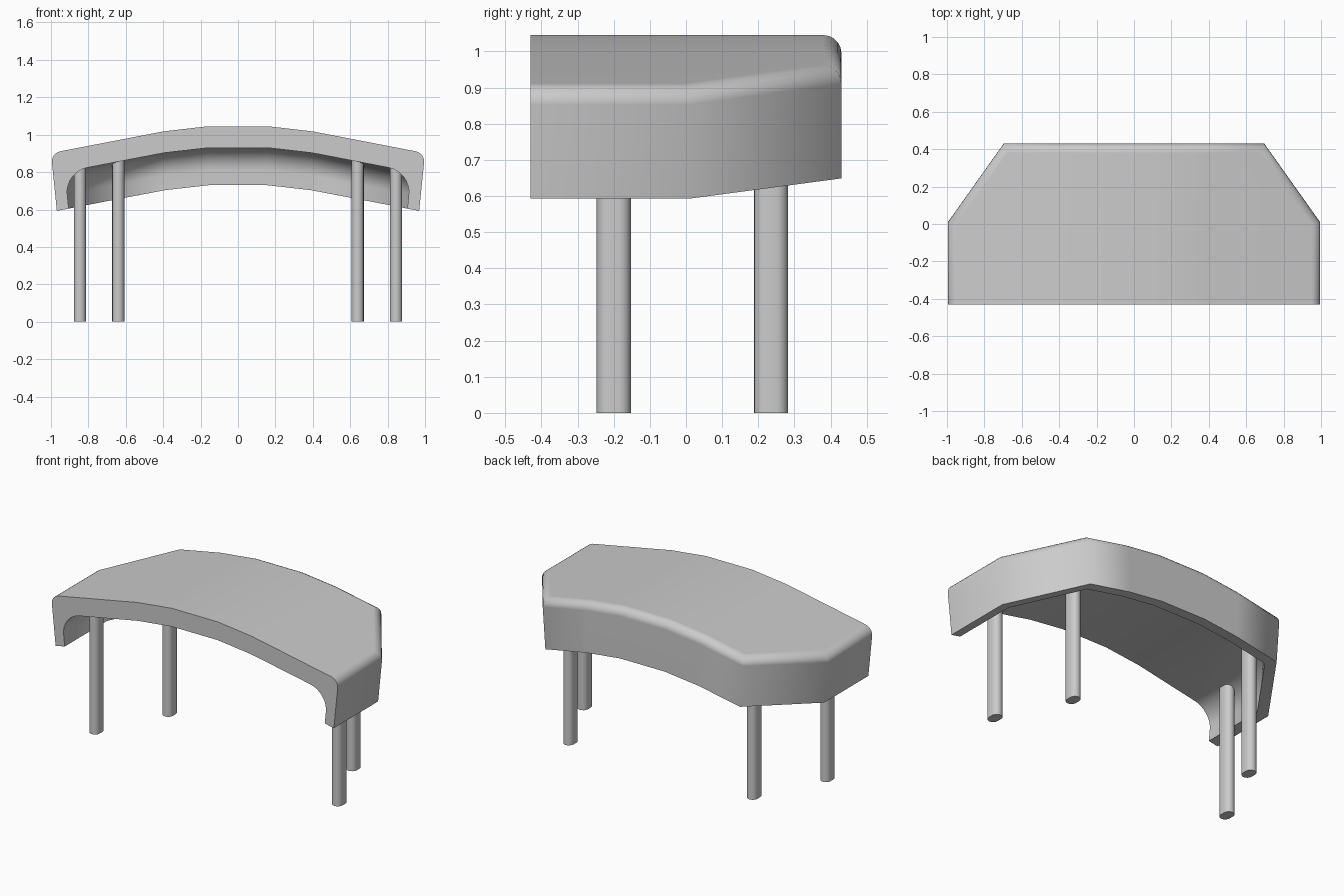
import bpy, bmesh
from math import radians, sin, cos, pi

cube = bpy.data.objects.get("Cube")
if cube:
    bpy.data.objects.remove(cube)

grey = bpy.data.materials.new("plain_grey")
grey.use_nodes = True
grey.diffuse_color = (0.6, 0.6, 0.6, 1)
grey.node_tree.nodes["Principled BSDF"].inputs["Base Color"].default_value = (0.6, 0.6, 0.6, 1)

BREAKS = (0.16, 0.4)   # where the arched roof changes slope
FRONT, BACK = -0.43, 0.43


def arch(x):
    """Height of the roof line at x."""
    x = abs(x)
    z = 1.045
    if x > BREAKS[0]:
        z -= 0.115 * (min(x, BREAKS[1]) - BREAKS[0])
    if x > BREAKS[1]:
        z -= 0.193 * (x - BREAKS[1])
    return z


def finish(name, bm, angle):
    bmesh.ops.recalc_face_normals(bm, faces=bm.faces)
    mesh = bpy.data.meshes.new(name)
    bm.to_mesh(mesh)
    bm.free()
    mesh.materials.append(grey)
    ob = bpy.data.objects.new(name, mesh)
    bpy.context.collection.objects.link(ob)
    bpy.ops.object.select_all(action="DESELECT")
    ob.select_set(True)
    bpy.context.view_layer.objects.active = ob
    bpy.ops.object.shade_smooth_by_angle(angle=radians(angle))
    return ob


def plan(d):
    """Open plan outline with two cut rear corners, moved inward by d."""
    half = [(1 - d, FRONT), (1 - d, 0.01 - 0.32 * d), (0.7 - 0.515 * d, BACK - d)]
    return half + [(-x, y) for x, y in reversed(half)]


def fillet(inset, top, radius, steps):
    """Quarter round from a wall at the given inset to a flat at height top."""
    arc = [pi / 2 * i / steps for i in range(steps + 1)]
    return [(inset + radius * (1 - cos(a)), top - radius * (1 - sin(a))) for a in arc]


# Canopy: outer skin and inner skin as stacked outlines, built flat
outer = [(0, -0.315)] + fillet(0, 0, 0.05, 5)
inner = [(0.065, -0.315)] + fillet(0.065, -0.115, 0.12, 8)
bm = bmesh.new()


def skin(layers):
    rings = [[bm.verts.new((x, y, h)) for x, y in plan(d)] for d, h in layers]
    for a, b in zip(rings, rings[1:]):
        for i in range(len(a) - 1):
            bm.faces.new((a[i], a[i + 1], b[i + 1], b[i]))
    bm.faces.new(rings[-1])
    return rings


shell, cavity = skin(outer), skin(inner)
for i in range(len(shell[0]) - 1):   # lower rim
    bm.faces.new((shell[0][i], shell[0][i + 1], cavity[0][i + 1], cavity[0][i]))
bm.faces.new([r[0] for r in shell] + [r[-1] for r in reversed(shell)]
             + [r[-1] for r in cavity] + [r[0] for r in reversed(cavity)])

# Cut across at the slope changes, then arch the shell and lean the ends
for x in BREAKS:
    for side in (-x, x):
        bmesh.ops.bisect_plane(bm, geom=bm.verts[:] + bm.edges[:] + bm.faces[:],
                               plane_co=(side, 0, 0), plane_no=(1, 0, 0))
for v in bm.verts:
    h = v.co.z
    v.co.x *= 1 + 0.1 * h
    v.co.z = h + arch(v.co.x)
canopy = finish("canopy", bm, 60)
weighted = canopy.modifiers.new("weighted_normals", "WEIGHTED_NORMAL")
weighted.keep_sharp = True


# Posts with a rounded-slot section
def post(name, x, y, height, radius=0.0325, flat=0.015, steps=8):
    bm = bmesh.new()
    ring = []
    for start, shift in ((0, flat), (pi, -flat)):
        for i in range(steps + 1):
            a = start + pi * i / steps
            ring.append(bm.verts.new((x + radius * cos(a), y + shift + radius * sin(a), 0)))
    base = bm.faces.new(ring)
    top = bmesh.ops.extrude_face_region(bm, geom=[base])["geom"]
    for v in top:
        if isinstance(v, bmesh.types.BMVert):
            v.co.z = height
    finish(name, bm, 40)


for side, s in (("left", 1), ("right", -1)):
    post(side + "_front_post", s * 0.845, -0.2, 0.85)
    post(side + "_back_post", s * 0.64, 0.235, 0.88)
